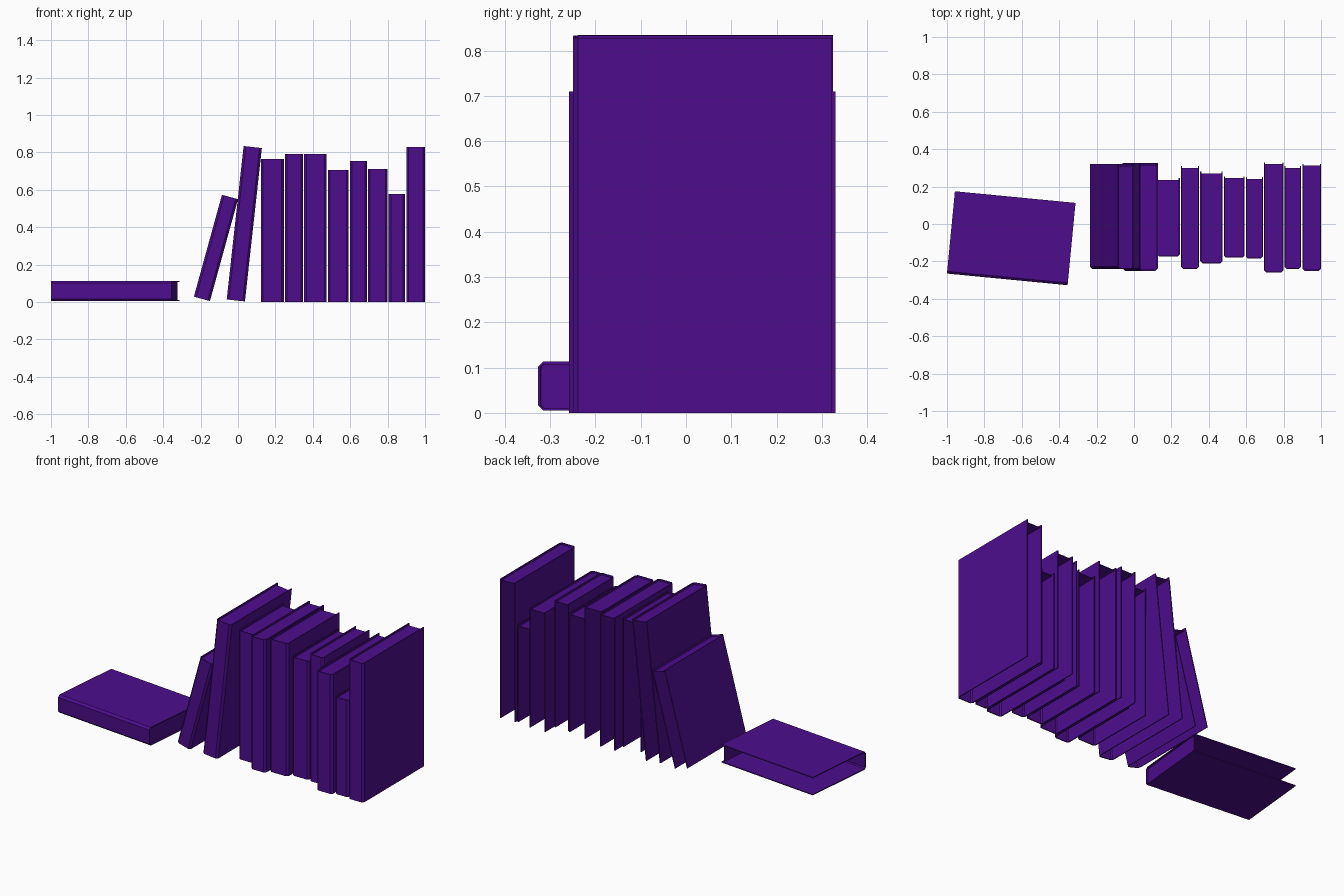
import bpy, bmesh
from math import radians
from mathutils import Matrix

cube = bpy.data.objects.get("Cube")
if cube:
    bpy.data.objects.remove(cube, do_unlink=True)

purple = bpy.data.materials.new("deep purple")
purple.use_nodes = True
color = (0.075, 0.004, 0.27, 1)
purple.diffuse_color = color
purple.node_tree.nodes["Principled BSDF"].inputs["Base Color"].default_value = color

BOARD = 0.006   # cover board thickness
CHAMFER = 0.012  # spine corner chamfer
INSET = 0.01    # page panel recess


def prism(bm, outline, z0, z1):
    """Extrude a flat outline from z0 to z1."""
    base = bm.faces.new([bm.verts.new((x, y, z0)) for x, y in outline])
    new = bmesh.ops.extrude_face_region(bm, geom=[base])["geom"]
    verts = [v for v in new if isinstance(v, bmesh.types.BMVert)]
    bmesh.ops.translate(bm, verts=verts, vec=(0, 0, z1 - z0))


def book(name, thick, depth, height, location, tilt=0, turn=0):
    """Hollow cover, open at the fore edge and foot, pivoting on its lower right spine corner."""
    t, d, w, c = thick, depth, BOARD, CHAMFER
    bm = bmesh.new()
    # Boards and chamfered spine
    outer = [(-t, d), (-t, c), (c - t, 0), (-c, 0), (0, c), (0, d)]
    inner = [(-w, d), (-w, c), (-c, w), (c - t, w), (w - t, c), (w - t, d)]
    prism(bm, outer + inner, 0, height)
    # Recessed page panel at the head
    pages = [(w - t, c), (c - t, w), (-c, w), (-w, c), (-w, d - INSET), (w - t, d - INSET)]
    prism(bm, pages, height - INSET - 0.003, height - INSET)
    bmesh.ops.recalc_face_normals(bm, faces=bm.faces)
    bm.transform(Matrix.Translation(location) @ Matrix.Rotation(radians(turn), 4, "Z")
                 @ Matrix.Rotation(radians(tilt), 4, "Y"))
    mesh = bpy.data.meshes.new(name)
    bm.to_mesh(mesh)
    bm.free()
    mesh.materials.append(purple)
    bpy.context.collection.objects.link(bpy.data.objects.new(name, mesh))


# Upright row: left edge, right edge, front, back, height
row = [
    (0.123, 0.245, -0.175, 0.245, 0.765),
    (0.25, 0.348, -0.24, 0.31, 0.79),
    (0.354, 0.474, -0.21, 0.28, 0.79),
    (0.48, 0.592, -0.18, 0.255, 0.705),
    (0.598, 0.69, -0.185, 0.25, 0.755),
    (0.695, 0.80, -0.258, 0.33, 0.71),
    (0.805, 0.893, -0.24, 0.31, 0.577),
    (0.90, 1.0, -0.25, 0.322, 0.828),
]
for i, (x0, x1, front, back, height) in enumerate(row, 1):
    book(f"upright_book_{i}", x1 - x0, back - front, height, (x1, front, 0))

# Leaning books
book("leaning_book_short", 0.089, 0.56, 0.565, (-0.15, -0.24, 0.005), tilt=15.4)
book("leaning_book_tall", 0.098, 0.575, 0.825, (0.037, -0.25, 0.003), tilt=6.3)

# Book lying flat
book("lying_book", 0.108, 0.442, 0.648, (-1, -0.265, 0.005), tilt=90, turn=-5.5)
